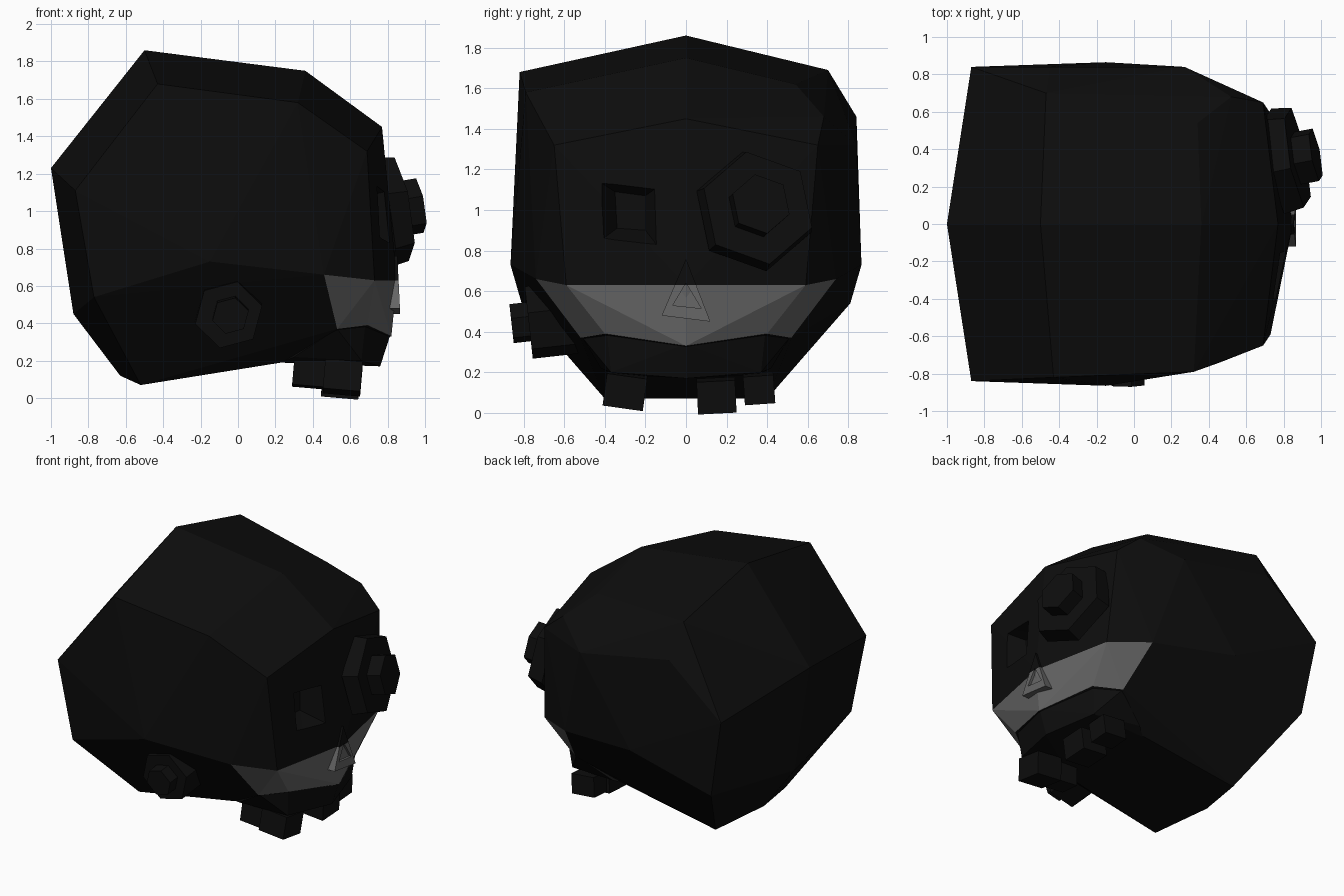
import bpy
import bmesh
from math import cos, sin, radians
from mathutils import Vector, Matrix

cube = bpy.data.objects.get("Cube")
if cube:
    bpy.data.objects.remove(cube, do_unlink=True)


def material(name, value):
    mat = bpy.data.materials.new(name)
    mat.use_nodes = True
    color = (value, value, value, 1)
    mat.diffuse_color = color
    mat.node_tree.nodes["Principled BSDF"].inputs["Base Color"].default_value = color
    return mat


black = material("black", 0.004)
grey = material("grey", 0.13)


def finish(name, bm):
    bmesh.ops.recalc_face_normals(bm, faces=bm.faces)
    mesh = bpy.data.meshes.new(name)
    bm.to_mesh(mesh)
    bm.free()
    mesh.materials.append(black)
    mesh.materials.append(grey)
    obj = bpy.data.objects.new(name, mesh)
    bpy.context.collection.objects.link(obj)
    return obj


def mirrored(points):
    return points + [(x, -y, z) for x, y, z in points if y]


def hull(name, points, band=()):
    """Convex faceted solid; faces lying wholly on the band points are grey."""
    bm = bmesh.new()
    for p in points:
        bm.verts.new(p)
    bmesh.ops.convex_hull(bm, input=bm.verts)
    bmesh.ops.delete(bm, geom=[v for v in bm.verts if not v.link_faces], context='VERTS')
    marks = [Vector(p) for p in band]
    for f in bm.faces:
        if marks and all(any((v.co - m).length < 0.001 for m in marks) for v in f.verts):
            f.material_index = 1
    return finish(name, bm)


def prism(name, face_centre, axis, radius, depth, roll=0, taper=1.0):
    """Six-sided block whose outer face is centred on face_centre."""
    n = Vector(axis).normalized()
    u = Vector((0, 0, 1)).cross(n).normalized()
    v = n.cross(u)
    c = Vector(face_centre)
    points = []
    for back, r in ((0, radius), (depth, radius * taper)):
        for k in range(6):
            a = radians(roll + 60 * k)
            points.append(c - n * back + (u * cos(a) + v * sin(a)) * r)
    return hull(name, points)


# Cranium with the pale band across the upper jaw
band = mirrored([
    (0.85, 0, 0.63), (0.73, 0.59, 0.63), (0.46, 0.74, 0.66),
    (0.82, 0, 0.33), (0.69, 0.40, 0.39), (0.53, 0.52, 0.37),
])
ridge_and_sides = mirrored([
    (-1, 0, 1.23), (-0.5, 0, 1.86), (0.36, 0, 1.75), (0.77, 0, 1.45),
    (0.69, 0.65, 1.32), (-0.15, 0.865, 0.73), (-0.87, 0.84, 1.11),
    (-0.77, 0.81, 0.54), (-0.88, 0, 0.45), (-0.63, 0, 0.12),
    (-0.52, 0.40, 0.07), (0.23, 0.37, 0.19),
])
right_top = [(-0.43, -0.82, 1.68), (0.32, -0.79, 1.58)]
left_top = [(-0.47, 0.70, 1.69), (0.34, 0.54, 1.62), (-0.45, 0.84, 1.46),
            (0.27, 0.84, 1.32), (0.52, 0.68, 1.46)]
cranium = hull("cranium", ridge_and_sides + right_top + left_top + band, band)

# Sunken right eye socket, narrowing inwards
rim = [(-0.49, 1.18), (-0.13, 1.12), (-0.13, 0.81), (-0.46, 0.82)]
floor = [(-0.35, 1.09), (-0.20, 1.07), (-0.20, 0.90), (-0.34, 0.91)]
cutter = hull("socket_cutter", [(0.86, y, z) for y, z in rim]
              + [(0.64, y, z) for y, z in floor])
cutter.hide_render = True
cut = cranium.modifiers.new("socket", 'BOOLEAN')
cut.operation = 'DIFFERENCE'
cut.solver = 'EXACT'
cut.object = cutter
bpy.context.view_layer.objects.active = cranium
bpy.ops.object.modifier_apply(modifier=cut.name)
bpy.data.objects.remove(cutter, do_unlink=True)

# Upper jaw below the band
hull("upper_jaw", mirrored([
    (0.815, 0, 0.34), (0.68, 0.39, 0.39), (0.53, 0.51, 0.37),
    (0.76, 0, 0.17), (0.66, 0.37, 0.20), (0.30, 0.42, 0.22), (0.23, 0.36, 0.19),
]))

# Stepped left eyepiece
eye_axis = (0.97, 0.18, 0.17)
prism("eyepiece_base", (0.875, 0.355, 1.01), eye_axis, 0.285, 0.11, -80, 1.06)
prism("eyepiece_lens", (0.972, 0.37, 1.03), eye_axis, 0.15, 0.12, -80)

# Bolt on the right side of the neck
bolt_axis = (0, -0.99, -0.11)
prism("bolt_base", (-0.05, -0.775, 0.445), bolt_axis, 0.185, 0.24, 15)
prism("bolt_head", (-0.04, -0.86, 0.44), bolt_axis, 0.10, 0.12, 15)

# Nose: raised triangular frame around a shallow opening
outer = [(0, 0.76), (-0.12, 0.48), (0.12, 0.45)]
inner = [(0, 0.64), (-0.065, 0.53), (0.075, 0.515)]


def front_x(z):
    return 0.852 + (0.76 - z) * 0.05


bm = bmesh.new()
loops = []
for outline, lift in ((outer, -0.06), (outer, 0), (inner, 0), (inner, -0.018)):
    loops.append([bm.verts.new((front_x(z) + lift, y, z)) for y, z in outline])
for a, b in zip(loops, loops[1:]):
    for i in range(3):
        j = (i + 1) % 3
        bm.faces.new((a[i], a[j], b[j], b[i]))
bm.faces.new(loops[-1])
# Split at the top of the band so the tip of the nose stays black
bmesh.ops.bisect_plane(bm, geom=bm.verts[:] + bm.edges[:] + bm.faces[:],
                       plane_co=(0, 0, 0.63), plane_no=(0, 0, 1))
for f in bm.faces:
    f.material_index = int(f.calc_center_median().z < 0.63)
finish("nose", bm)

# Uneven teeth below the jaw
teeth = [
    ("right_tooth", (0.56, -0.30, 0.11), (0.20, 0.20, 0.16), -8),
    ("front_tooth", (0.55, 0.15, 0.085), (0.20, 0.19, 0.16), 3),
    ("left_tooth", (0.53, 0.36, 0.12), (0.18, 0.15, 0.14), 4),
    ("back_tooth", (0.38, -0.31, 0.13), (0.17, 0.15, 0.14), -5),
]
for name, centre, size, tilt in teeth:
    bm = bmesh.new()
    bmesh.ops.create_cube(bm, size=1)
    placing = (Matrix.Translation(centre) @ Matrix.Rotation(radians(tilt), 4, 'X')
               @ Matrix.Rotation(radians(5), 4, 'Y') @ Matrix.Diagonal((*size, 1)))
    bmesh.ops.transform(bm, matrix=placing, verts=bm.verts)
    finish(name, bm)
